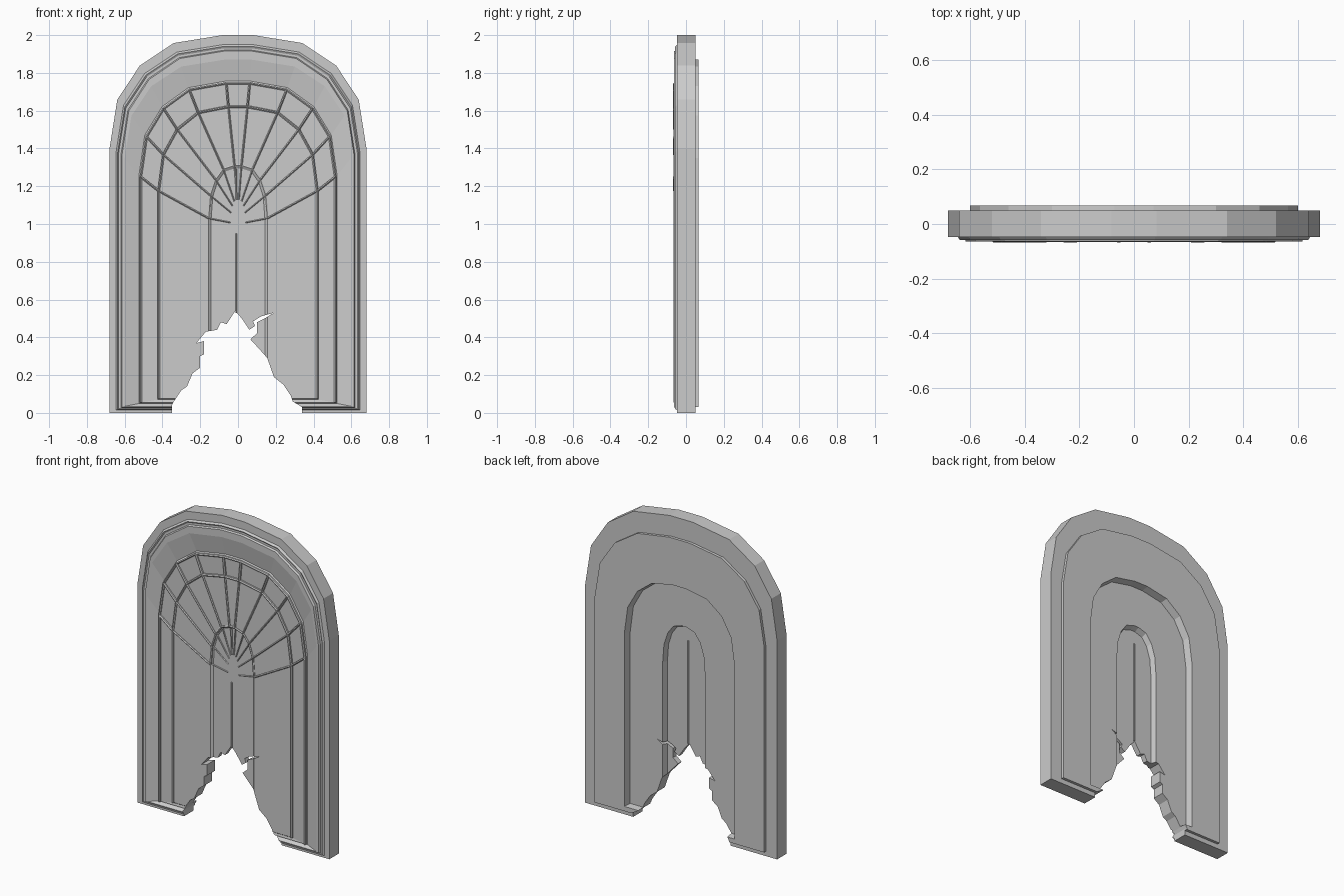
import bpy, bmesh
from mathutils import Vector

if "Cube" in bpy.data.objects:
    bpy.data.objects.remove(bpy.data.objects["Cube"])

# normalised half arch: fraction of half width, fraction of rise
ARC = [(1, 0), (.94, .43), (.765, .73), (.5, .93), (.12, 1)]


def arch(w, spring, top, bottom, y):
    right = [(w * a, y, spring + (top - spring) * b) for a, b in ARC]
    left = [(-x, yy, z) for x, yy, z in reversed(right)]
    return [Vector(p) for p in [(w, y, bottom)] + right + left + [(-w, y, bottom)]]


def finish(name, bm):
    bmesh.ops.recalc_face_normals(bm, faces=bm.faces)
    me = bpy.data.meshes.new(name)
    bm.to_mesh(me)
    bm.free()
    ob = bpy.data.objects.new(name, me)
    bpy.context.collection.objects.link(ob)
    return ob


def loft(name, loops):
    bm = bmesh.new()
    rows = [[bm.verts.new(p) for p in lp] for lp in loops]
    n = len(rows[0])
    for a, b in zip(rows, rows[1:]):
        for i in range(n):
            j = (i + 1) % n
            bm.faces.new((a[i], a[j], b[j], b[i]))
    bm.faces.new(rows[0])
    bm.faces.new(rows[-1])
    return finish(name, bm)


def strip(bm, p, q, width, depth):
    """Thin ridge with a triangular crest running from p to q."""
    d = (q - p).normalized()
    side = Vector((-d.z, 0, d.x)) * width / 2
    out = Vector((0, depth, 0))
    ends = [[bm.verts.new(v) for v in (e + side - out * .5, e + side + out * .5,
             e + out, e - side + out * .5, e - side - out * .5)] for e in (p, q)]
    for i in range(5):
        j = (i + 1) % 5
        bm.faces.new((ends[0][i], ends[0][j], ends[1][j], ends[1][i]))
    bm.faces.new(ends[0])
    bm.faces.new(ends[1])


# nested arch outlines (half width, spring, top, bottom)
OUT = (.68, 1.40, 2.0, 0)
FAN = (.515, 1.25, 1.745, .055)
BAND = (.42, 1.175, 1.62, .075)
CORE = (.155, 1.03, 1.31, .085)
CORE_IN = (.142, 1.03, 1.295, .09)

# stepped slab: front centre, out over the rim, round to the back centre
slab = loft("arched_panel", [
    arch(*CORE_IN, -.047), arch(*CORE, -.057),
    arch(*BAND, -.057), arch(.425, 1.18, 1.628, .07, -.051),
    arch(*FAN, -.054), arch(.525, 1.255, 1.757, .05, -.044),
    arch(.60, 1.35, 1.87, .035, -.064), arch(.615, 1.36, 1.915, .03, -.064),
    arch(.62, 1.365, 1.92, .025, -.052), arch(.632, 1.375, 1.93, .022, -.052),
    arch(.637, 1.38, 1.94, .02, -.058), arch(.645, 1.385, 1.95, .015, -.047),
    arch(*OUT, -.047), arch(*OUT, .049),
    arch(.60, 1.35, 1.87, .03, .049), arch(.60, 1.35, 1.87, .03, .067),
    arch(.39, 1.17, 1.57, .06, .067), arch(.38, 1.165, 1.56, .065, .022),
    arch(.15, 1.03, 1.30, .085, .022), arch(.14, 1.03, 1.285, .09, -.012)])

# jagged break through the lower middle
BREAK = [(-.35, -.1), (-.35, .04), (-.34, .06), (-.30, .12), (-.27, .14),
         (-.24, .21), (-.20, .24), (-.20, .30), (-.18, .31), (-.18, .38),
         (-.22, .37), (-.17, .43), (-.11, .44), (-.09, .48), (-.06, .47),
         (-.015, .54), (.02, .50), (.06, .44), (.09, .46), (.08, .485),
         (.12, .51), (.19, .53), (.15, .505), (.10, .48), (.10, .42),
         (.065, .39), (.12, .33), (.155, .29), (.19, .19), (.24, .15),
         (.28, .09), (.29, .06), (.34, .03), (.34, -.1)]
cutter = loft("break_cutter", [[Vector((x, y, z)) for x, z in BREAK] for y in (-.2, .2)])
cutter.hide_render = True
mod = slab.modifiers.new("break", 'BOOLEAN')
mod.operation, mod.solver, mod.object = 'DIFFERENCE', 'EXACT', cutter
bpy.context.view_layer.objects.active = slab
slab.select_set(True)
bpy.ops.object.modifier_apply(modifier=mod.name)
bpy.data.objects.remove(cutter)

# sunburst ribs joining the nested arches, with buried tips toward the centre
bm = bmesh.new()
fan, band, core = (arch(*s, -.056) for s in (FAN, BAND, CORE))
for i in range(1, 11):
    strip(bm, fan[i], band[i], .012, -.012)
    strip(bm, band[i], core[i], .010, -.010)
    hub = Vector((0, -.044, 1.0 + .25 * (core[i].z - 1.03)))
    strip(bm, core[i] + Vector((0, .009, 0)), core[i].lerp(hub, .75) + Vector((0, .004, 0)), .007, -.008)
finish("sunburst_ribs", bm)

# raised beads following the fan outline and its inner band
bm = bmesh.new()
for lp in (fan, band):
    for a, b in zip(lp, lp[1:]):
        strip(bm, a, b, .012, -.010)
for a, b in zip(core[1:10], core[2:11]):
    strip(bm, a, b, .012, -.008)
finish("fan_beads", bm)

# centre seam on the front and back of the core
bm = bmesh.new()
strip(bm, Vector((-.01, -.047, .53)), Vector((-.01, -.047, .95)), .008, -.006)
strip(bm, Vector((-.01, -.047, 1.13)), Vector((-.01, -.047, 1.29)), .008, -.008)
strip(bm, Vector((-.01, -.012, .54)), Vector((-.01, -.012, 1.2)), .008, .006)
finish("centre_seams", bm)
